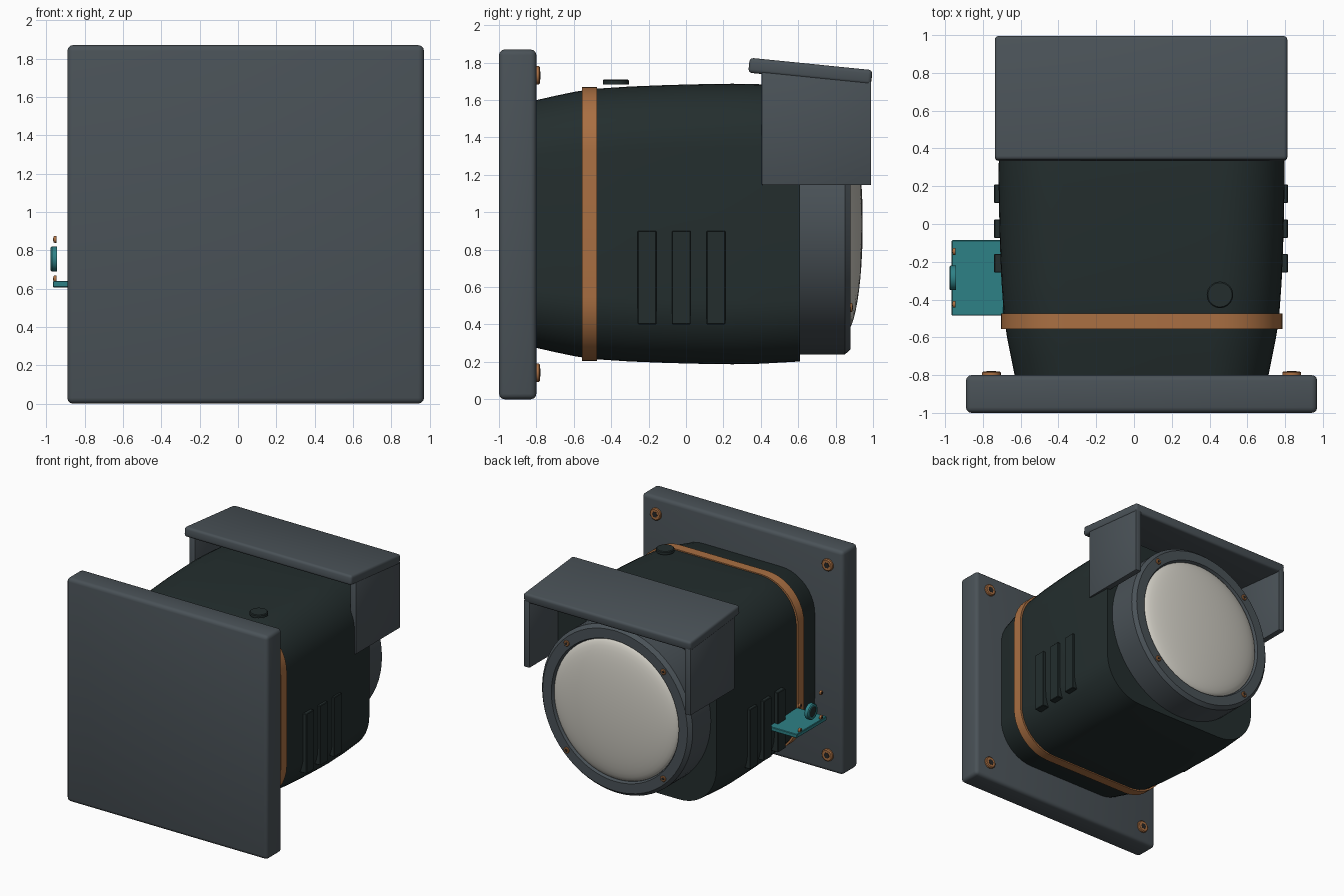
import bpy, bmesh, math
from mathutils import Matrix, Vector

if "Cube" in bpy.data.objects:
    bpy.data.objects.remove(bpy.data.objects["Cube"])

CX, CZ = 0.04, 0.937  # optical axis of the lamp


def mat(name, r, g, b):
    m = bpy.data.materials.new(name)
    m.diffuse_color = (r, g, b, 1)
    m.use_nodes = True
    m.node_tree.nodes["Principled BSDF"].inputs["Base Color"].default_value = m.diffuse_color
    return m


SLATE = mat("slate grey", 0.068, 0.084, 0.096)
DARK = mat("dark green black", 0.017, 0.027, 0.027)
COPPER = mat("copper", 0.40, 0.16, 0.055)
TEAL = mat("teal", 0.027, 0.22, 0.24)
GLASS = mat("warm white", 0.62, 0.60, 0.54)
BLACK = mat("socket black", 0.02, 0.02, 0.02)


def finish(name, bm, material, smooth=True):
    bmesh.ops.recalc_face_normals(bm, faces=bm.faces)
    me = bpy.data.meshes.new(name)
    bm.to_mesh(me)
    bm.free()
    ob = bpy.data.objects.new(name, me)
    bpy.context.collection.objects.link(ob)
    me.materials.append(material)
    if smooth:
        bpy.ops.object.select_all(action='DESELECT')
        ob.select_set(True)
        bpy.context.view_layer.objects.active = ob
        bpy.ops.object.shade_smooth_by_angle(angle=math.radians(32))
    return ob


def box(name, lo, hi, material, bevel=0.0, seg=3, tilt=0.0):
    lo, hi = Vector(lo), Vector(hi)
    bm = bmesh.new()
    bmesh.ops.create_cube(bm, size=1, matrix=Matrix.Diagonal((*(hi - lo), 1)))
    if bevel:
        bmesh.ops.bevel(bm, geom=bm.edges[:], offset=bevel, segments=seg,
                        profile=0.5, affect='EDGES')
    bm.transform(Matrix.Translation((lo + hi) / 2) @ Matrix.Rotation(tilt, 4, 'X'))
    return finish(name, bm, material)


def lathe(name, profile, centre, direction, material, steps=32):
    """Spin (radius, height) points around the given direction."""
    bm = bmesh.new()
    vs = [bm.verts.new((r, 0, h)) for r, h in profile]
    es = [bm.edges.new(p) for p in zip(vs, vs[1:])]
    bmesh.ops.spin(bm, geom=vs + es, cent=(0, 0, 0), axis=(0, 0, 1),
                   angle=math.tau, steps=steps)
    bmesh.ops.remove_doubles(bm, verts=bm.verts, dist=1e-5)
    rot = Vector(direction).to_track_quat('Z', 'Y').to_matrix().to_4x4()
    bm.transform(Matrix.Translation(centre) @ rot)
    return finish(name, bm, material)


def section(hw, hh, r, y, n=10):
    """Rounded rectangle across the lamp axis."""
    pts = []
    for k, (sx, sz) in enumerate([(1, 1), (-1, 1), (-1, -1), (1, -1)]):
        for i in range(n + 1):
            a = (k + i / n) * math.pi / 2
            pts.append((CX + sx * (hw - r) + r * math.cos(a), y,
                        CZ + sz * (hh - r) + r * math.sin(a)))
    return pts


def loft(name, sections, material):
    bm = bmesh.new()
    rings = [[bm.verts.new(p) for p in section(*s)] for s in sections]
    n = len(rings[0])
    for a, b in zip(rings, rings[1:]):
        for i in range(n):
            j = (i + 1) % n
            bm.faces.new((a[i], a[j], b[j], b[i]))
    bm.faces.new(rings[0])
    bm.faces.new(rings[-1])
    return finish(name, bm, material)


def screw(name, centre, direction, r, h):
    lathe(name, [(0, 0), (r, 0), (r, h * .7), (r * .85, h), (0, h)],
          centre, direction, COPPER, 20)
    tip = Vector(centre) + Vector(direction) * h
    lathe(name + "_socket", [(0, -.001), (r * .5, -.001), (r * .5, .002), (0, .002)],
          tip, direction, BLACK, 6)


# mounting plate and its corner bolts
box("mounting_plate", (-0.89, -1, 0), (0.97, -0.80, 1.87), SLATE, 0.03)
for sx in (-1, 1):
    for sz in (-1, 1):
        screw("plate_bolt", (CX + sx * 0.795, -0.802, CZ + sz * 0.795), (0, 1, 0), 0.05, 0.022)

# barrel shaped housing with copper band
loft("housing", [(.67, .66, .31, -.81), (.692, .685, .32, -.7), (.712, .706, .33, -.6),
                 (.728, .722, .34, -.5), (.742, .735, .34, -.3), (.75, .743, .34, -.1),
                 (.755, .748, .34, .1), (.757, .75, .34, .25), (.755, .747, .34, .4),
                 (.748, .735, .34, .61)], DARK)
loft("copper_band", [(.745, .733, .345, -.555), (.745, .733, .345, -.475)], COPPER)

# side vents
for sx in (-1, 1):
    for y in (-0.208, -0.025, 0.16):
        x = CX - 0.003 + sx * 0.745
        box("vent_slat", (x - .033, y - .05, 0.40), (x + .033, y + .05, 0.90), DARK, 0.004, 1)

# front bezel, lens and bezel screws
lathe("bezel", [(0, .60), (.697, .60), (.697, .85), (.67, .88), (.59, .88),
                (.58, .855), (0, .855)], (CX, 0, CZ), (0, 1, 0), SLATE, 64)
dome = [(.58 * math.cos(i * math.pi / 24), .85 + .095 * math.sin(i * math.pi / 24))
        for i in range(12)] + [(0, .945)]
lathe("lens", dome, (CX, 0, CZ), (0, 1, 0), GLASS, 64)
for sx in (-1, 1):
    for sz in (-1, 1):
        screw("bezel_screw", (CX + sx * .447, .878, CZ + sz * .447), (0, 1, 0), 0.024, 0.012)

# hood: sloped roof on two cheeks
box("hood_roof", (-0.737, 0.335, 1.713), (0.812, 0.995, 1.793), SLATE, 0.02, 3, -0.1)
for sx in (-1, 1):
    x = CX - 0.003 + sx * 0.745
    cheek = box("hood_cheek", (x - .026, 0.405, 1.145), (x + .026, 0.99, 1.76), SLATE, 0.006, 2)
    for v in cheek.data.vertices:  # trim the top to the roof slope
        if v.co.z > 1.5:
            v.co.z -= (v.co.y - 0.405) * 0.1

# cap on top of the housing
lathe("top_cap", [(0, 0), (.07, 0), (.07, .02), (.064, .026), (0, .026)],
      (0.455, -0.375, 1.684), (0, 0, 1), DARK)

# side shelf with dial and four small screws
box("side_shelf", (-0.965, -0.485, 0.607), (-0.69, -0.085, 0.64), TEAL, 0.004, 1)
lathe("dial", [(0, 0), (.065, 0), (.065, .028), (.058, .035), (.045, .035), (.042, .028), (0, .028)],
      (-0.943, -0.285, 0.755), (-1, 0, 0), TEAL)
lathe("dial_face", [(0, 0), (.042, 0), (.042, .004), (0, .004)],
      (-0.970, -0.285, 0.755), (-1, 0, 0), DARK)
for y in (-0.425, -0.145):
    for z in (0.65, 0.857):
        screw("shelf_screw", (-0.946, y, z), (-1, 0, 0), 0.018, 0.016)
